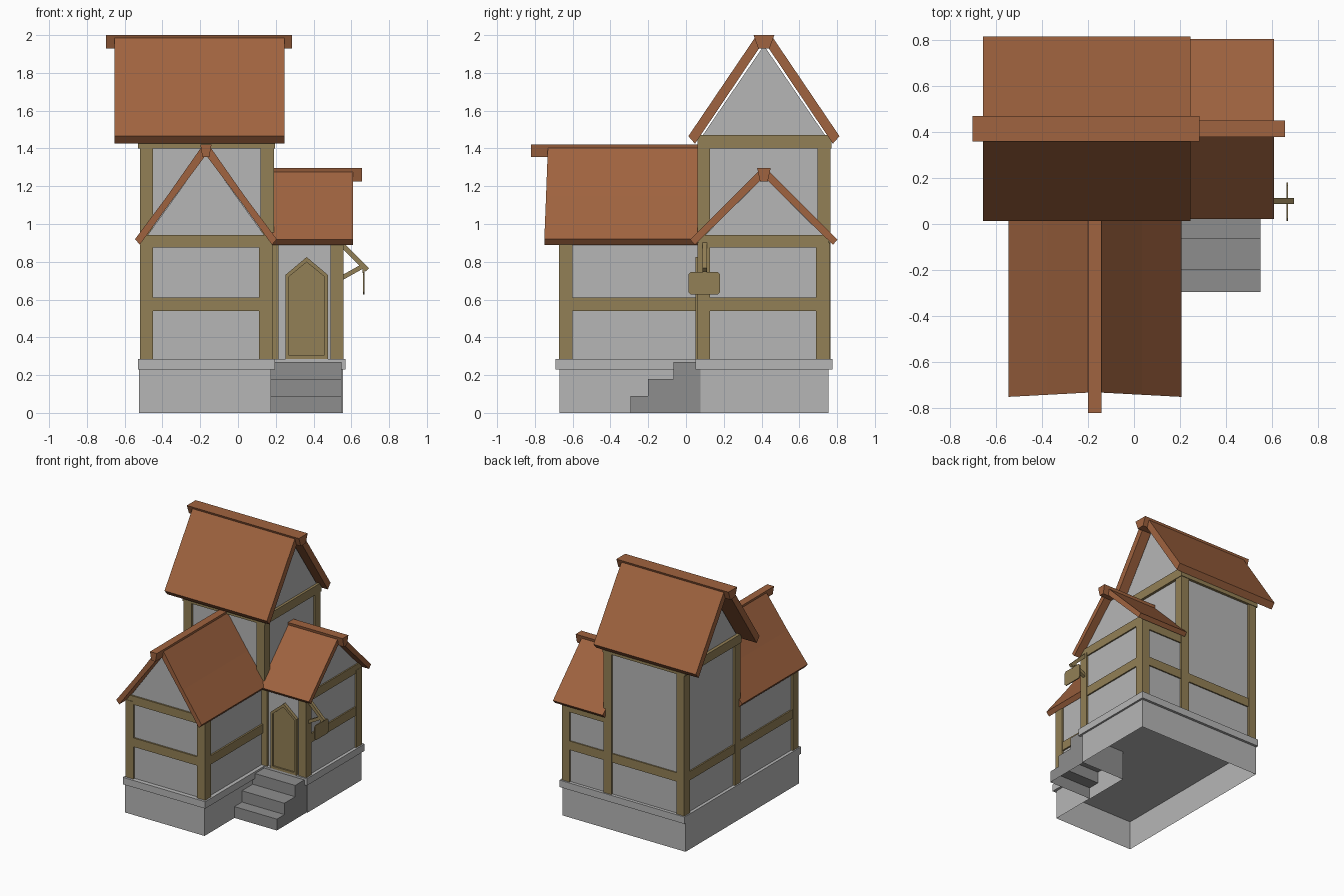
import bpy, bmesh, math
from mathutils import Vector, Matrix

if "Cube" in bpy.data.objects:
    bpy.data.objects.remove(bpy.data.objects["Cube"])


def material(name, rgb):
    m = bpy.data.materials.new(name)
    m.diffuse_color = (*rgb, 1)
    m.use_nodes = True
    m.node_tree.nodes["Principled BSDF"].inputs["Base Color"].default_value = m.diffuse_color
    return m


STONE = material("pale_grey", (0.47, 0.47, 0.47))
STEP = material("step_grey", (0.27, 0.27, 0.27))
WOOD = material("timber_brown", (0.29, 0.215, 0.092))
TILE = material("roof_rust", (0.35, 0.125, 0.05))


def prism(name, profile, axis, a, b, mat, open_bottom=False):
    """Extrude a 2D profile along an axis from a to b."""
    place = {'X': lambda p, t: (t, p[0], p[1]),
             'Y': lambda p, t: (p[0], t, p[1]),
             'Z': lambda p, t: (p[0], p[1], t)}[axis]
    bm = bmesh.new()
    lo = [bm.verts.new(place(p, a)) for p in profile]
    hi = [bm.verts.new(place(p, b)) for p in profile]
    n = len(profile)
    bm.faces.new(lo)
    bm.faces.new(hi[::-1])
    for i in range(n):
        j = (i + 1) % n
        bm.faces.new((lo[i], hi[i], hi[j], lo[j]))
    bmesh.ops.recalc_face_normals(bm, faces=bm.faces)
    if open_bottom:
        low = min(v.co.z for v in bm.verts)
        gone = [f for f in bm.faces if all(v.co.z < low + 1e-4 for v in f.verts)]
        bmesh.ops.delete(bm, geom=gone, context='FACES_ONLY')
    me = bpy.data.meshes.new(name)
    bm.to_mesh(me)
    bm.free()
    me.materials.append(mat)
    ob = bpy.data.objects.new(name, me)
    bpy.context.collection.objects.link(ob)
    return ob


def box(name, x0, x1, y0, y1, z0, z1, mat=WOOD):
    return prism(name, [(x0, y0), (x1, y0), (x1, y1), (x0, y1)], 'Z', z0, z1, mat)


def l_shape(x0, xi, x1, y0, yi, y1):
    return [(x0, y0), (xi, y0), (xi, yi), (x1, yi), (x1, y1), (x0, y1)]


def roof(name, axis, mid, half, outer, inner, a, b):
    """Two mirrored slabs; outer/inner list (distance from middle, height)."""
    obs = []
    for side, s in (("a", -1), ("b", 1)):
        pts = [(mid + s * d, z) for d, z in outer + inner]
        obs.append(prism(f"{name}_slope_{side}", pts, axis, a, b, TILE))
    return obs


def ridge(name, axis, mid, top, bottom, z0, z1, a, b):
    pts = [(mid - bottom, z0), (mid + bottom, z0), (mid + top, z1), (mid - top, z1)]
    return prism(name, pts, axis, a, b, TILE)


# Foundation, ledge and steps
prism("foundation", l_shape(-0.525, 0.175, 0.555, -0.67, 0.077, 0.755), 'Z', 0, 0.235, STONE, True)
prism("foundation_ledge", l_shape(-0.53, 0.195, 0.57, -0.69, 0.05, 0.775), 'Z', 0.23, 0.285, STONE)
prism("steps", [(-0.295, 0), (-0.295, 0.09), (-0.2, 0.09), (-0.2, 0.18), (-0.065, 0.18),
                (-0.065, 0.27), (0.08, 0.27), (0.08, 0)], 'X', 0.17, 0.548, STEP, True)

# Plaster walls with gables
ZB = 0.28


def gable_wall(name, axis, l, r, eave, apex, a, b):
    prism(name, [(l, ZB), (r, ZB), (r, eave), ((l + r) / 2, apex), (l, eave)], axis, a, b, STONE)


gable_wall("tower_wall", 'X', 0.075, 0.75, 1.45, 1.945, -0.505, 0.175)
gable_wall("front_wing_wall", 'Y', -0.505, 0.165, 0.905, 1.37, -0.655, 0.08)
gable_wall("side_wing_wall", 'X', 0.075, 0.75, 0.915, 1.25, 0.17, 0.545)

# Timber posts: x0, x1, y0, y1, top
posts = {
    "front_left_post": (-0.52, -0.45, -0.672, -0.60, 0.90),
    "front_right_post": (0.112, 0.182, -0.672, -0.60, 0.90),
    "tower_front_left_post": (-0.52, -0.45, 0.06, 0.128, 1.41),
    "tower_front_right_post": (0.12, 0.19, 0.06, 0.128, 1.41),
    "tower_back_left_post": (-0.52, -0.45, 0.695, 0.765, 1.41),
    "tower_back_right_post": (0.12, 0.19, 0.695, 0.765, 1.41),
    "doorway_post": (0.16, 0.215, 0.06, 0.12, 0.92),
    "side_front_post": (0.49, 0.558, 0.06, 0.128, 0.90),
    "side_back_post": (0.49, 0.558, 0.688, 0.762, 0.90),
}
for name, (x0, x1, y0, y1, top) in posts.items():
    box(name, x0, x1, y0, y1, ZB, top)

# Horizontal beams
for level, z0, z1 in (("middle", 0.54, 0.61), ("upper", 0.875, 0.942)):
    box(f"front_{level}_beam", -0.515, 0.177, -0.668, -0.62, z0, z1)
    box(f"side_{level}_beam", 0.51, 0.556, 0.064, 0.758, z0, z1)
box("left_middle_beam", -0.516, -0.48, -0.64, 0.74, 0.54, 0.61)
box("right_middle_beam", 0.14, 0.178, -0.64, 0.08, 0.54, 0.61)
box("back_middle_beam", -0.5, 0.53, 0.72, 0.76, 0.54, 0.61)
box("side_back_upper_beam", 0.17, 0.53, 0.72, 0.76, 0.84, 0.905)
box("tower_top_beam", -0.53, 0.195, 0.06, 0.77, 1.40, 1.47)

# Tower roof
roof("tower_roof", 'X', 0.4125, 0.4, [(0.4, 1.465), (0.0, 2.0 - 0.0)][:1] + [(0.045, 1.99)],
     [(0.0, 1.99), (0.0, 1.968), (0.365, 1.425)], -0.655, 0.245)
ridge("tower_ridge", 'X', 0.4125, 0.055, 0.03, 1.93, 2.0, -0.70, 0.285)

# Side wing roof
roof("side_roof", 'X', 0.4125, 0.39, [(0.39, 0.917), (0.03, 1.277)],
     [(0.0, 1.277), (0.0, 1.25), (0.365, 0.89)], 0.17, 0.608)
ridge("side_ridge", 'X', 0.4125, 0.036, 0.02, 1.225, 1.297, 0.17, 0.656)

# Front wing roof, slightly sagging, with the eaves leaning forward
MID = -0.17
for ob in roof("front_roof", 'Y', MID, 0.375, [(0.375, 0.92), (0.205, 1.148), (0.025, 1.405)],
               [(0.0, 1.405), (0.0, 1.365), (0.185, 1.118), (0.35, 0.89)], -0.73, 0.075):
    for v in ob.data.vertices:
        if v.co.y < -0.5:
            v.co.y -= 0.02 * abs(v.co.x - MID) / 0.375
ridge("front_ridge", 'Y', MID, 0.03, 0.018, 1.355, 1.422, -0.82, 0.075)


# Arched door: frame ring and recessed leaf
def arch(inset):
    c, h = 0.3635, 0.113 - inset
    z = 0.285 + inset
    return [(c - h, z), (c + h, z), (c + h, 0.73 - inset * 0.4),
            (c, 0.825 - inset * 1.35), (c - h, 0.73 - inset * 0.4)]


outer, inner = arch(0), arch(0.02)
for i in range(5):
    j = (i + 1) % 5
    prism(f"door_frame_{i + 1}", [outer[i], outer[j], inner[j], inner[i]], 'Y', 0.05, 0.08, WOOD)
prism("door_leaf", arch(0.018), 'Y', 0.062, 0.08, WOOD)


# Hanging sign on a bracket
def strut(name, p, q, thick):
    p, q = Vector(p), Vector(q)
    n = Vector((-(q - p).y, (q - p).x)).normalized() * thick / 2
    prism(name, [p - n, q - n, q + n, p + n], 'Y', 0.087, 0.112, WOOD)


strut("sign_upper_arm", (0.545, 0.895), (0.685, 0.757), 0.026)
strut("sign_lower_arm", (0.545, 0.712), (0.672, 0.783), 0.024)
c = 0.012
y0, y1, z0, z1 = 0.012, 0.18, 0.627, 0.745
prism("sign_board", [(y0 + c, z0), (y1 - c, z0), (y1, z0 + c), (y1, z1 - c), (y1 - c, z1),
                     (y0 + c, z1), (y0, z1 - c), (y0, z0 + c)], 'X', 0.661, 0.669, WOOD)
box("sign_hanger", 0.66, 0.67, 0.09, 0.109, 0.74, 0.775)
